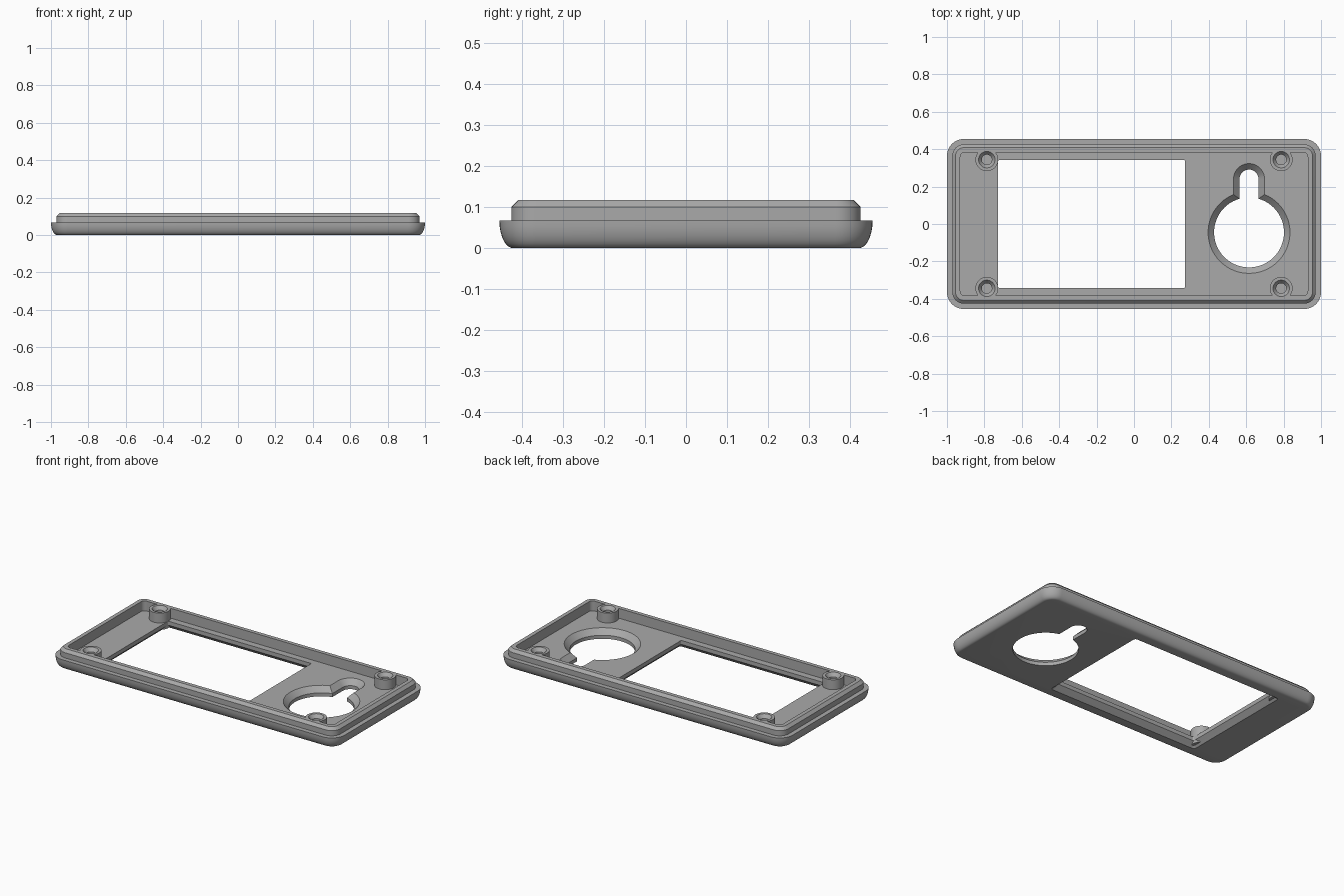
import bpy, bmesh, math

if "Cube" in bpy.data.objects:
    bpy.data.objects.remove(bpy.data.objects["Cube"])

HX, HY, TOP, FLOOR = 1.0, 0.4545, 0.117, 0.055

grey = bpy.data.materials.new("mid_grey")
grey.diffuse_color = (0.4, 0.4, 0.4, 1)
grey.use_nodes = True
grey.node_tree.nodes["Principled BSDF"].inputs["Base Color"].default_value = grey.diffuse_color


def rounded_rect(hx, hy, r, z, cx=0.0, cy=0.0, n=10):
    """Closed counter-clockwise ring of a rounded rectangle."""
    pts = []
    for k, (sx, sy) in enumerate([(1, 1), (-1, 1), (-1, -1), (1, -1)]):
        for i in range(n + 1):
            a = math.pi / 2 * (k + i / n)
            pts.append((cx + sx * (hx - r) + r * math.cos(a),
                        cy + sy * (hy - r) + r * math.sin(a), z))
    return pts


def circle(cx, cy, r, z, n=40):
    return [(cx + r * math.cos(2 * math.pi * i / n),
             cy + r * math.sin(2 * math.pi * i / n), z) for i in range(n)]


def keyhole(grow, z):
    """Large circle with a narrow round-ended slot on its +y side."""
    cx, cy, ny = 0.615, -0.045, 0.24
    big, small = 0.187 + grow, 0.051 + grow
    half = math.asin(small / big)
    pts = []
    for i in range(57):
        a = math.pi / 2 + half + (2 * math.pi - 2 * half) * i / 56
        pts.append((cx + big * math.cos(a), cy + big * math.sin(a), z))
    for i in range(21):
        a = math.pi * i / 20
        pts.append((cx + small * math.cos(a), ny + small * math.sin(a), z))
    return pts


def loft(name, rings):
    """Solid skinned through rings of equal point count, capped at both ends."""
    bm = bmesh.new()
    loops = [[bm.verts.new(p) for p in ring] for ring in rings]
    n = len(loops[0])
    for a, b in zip(loops, loops[1:]):
        for i in range(n):
            j = (i + 1) % n
            bm.faces.new((a[i], a[j], b[j], b[i]))
    bm.faces.new(loops[0][::-1])
    bm.faces.new(loops[-1])
    bmesh.ops.recalc_face_normals(bm, faces=bm.faces)
    mesh = bpy.data.meshes.new(name)
    bm.to_mesh(mesh)
    bm.free()
    mesh.materials.append(grey)
    obj = bpy.data.objects.new(name, mesh)
    bpy.context.collection.objects.link(obj)
    return obj


def combine(target, tool, operation):
    """Apply a boolean and discard the tool object."""
    mod = target.modifiers.new("cut", 'BOOLEAN')
    mod.operation, mod.solver, mod.object = operation, 'EXACT', tool
    bpy.context.view_layer.objects.active = target
    bpy.ops.object.modifier_apply(modifier=mod.name)
    bpy.data.objects.remove(tool)


# Tray: rounded flange, stepped lip with outer chamfer, recessed floor
rings = []
for i in range(9):
    t = math.pi / 2 * i / 8
    inset = 0.034 * (1 - math.sin(t))
    rings.append(rounded_rect(HX - inset, HY - inset, 0.09 - inset,
                              0.067 * (1 - math.cos(t))))
for inset, r, z in [(0.029, 0.061, 0.067), (0.029, 0.061, 0.1),
                    (0.046, 0.044, TOP), (0.071, 0.025, TOP),
                    (0.071, 0.025, FLOOR)]:
    rings.append(rounded_rect(HX - inset, HY - inset, r, z))
panel = loft("cover_panel", rings)

# Display window, bevelled wider towards the underside
window = [rounded_rect(0.5 + d, 0.342 + d, 0.008 + d / 4, z, -0.227)
          for d, z in [(0.032, -0.002), (0.0, 0.03), (0.0, 0.09)]]
combine(panel, loft("window_cutter", window), 'DIFFERENCE')

# Keyhole opening, chamfered towards the floor
slot = [keyhole(g, z) for g, z in [(0, -0.02), (0, 0.022),
                                   (0.032, FLOOR), (0.032, 0.09)]]
combine(panel, loft("keyhole_cutter", slot), 'DIFFERENCE')

# Screw bosses with countersunk blind holes
for sx in (-1, 1):
    for sy in (-1, 1):
        x, y = sx * 0.787, sy * 0.344
        boss = loft("boss", [circle(x, y, 0.061, z) for z in (0.012, TOP)])
        combine(panel, boss, 'UNION')
        hole = loft("hole", [circle(x, y, r, z) for r, z in
                             [(0.027, 0.04), (0.027, 0.095),
                              (0.044, TOP), (0.044, 0.15)]])
        combine(panel, hole, 'DIFFERENCE')

# Smooth the curves while keeping the machined edges sharp
bpy.ops.object.select_all(action='DESELECT')
panel.select_set(True)
bpy.context.view_layer.objects.active = panel
bpy.ops.object.shade_smooth_by_angle(angle=math.radians(30))
